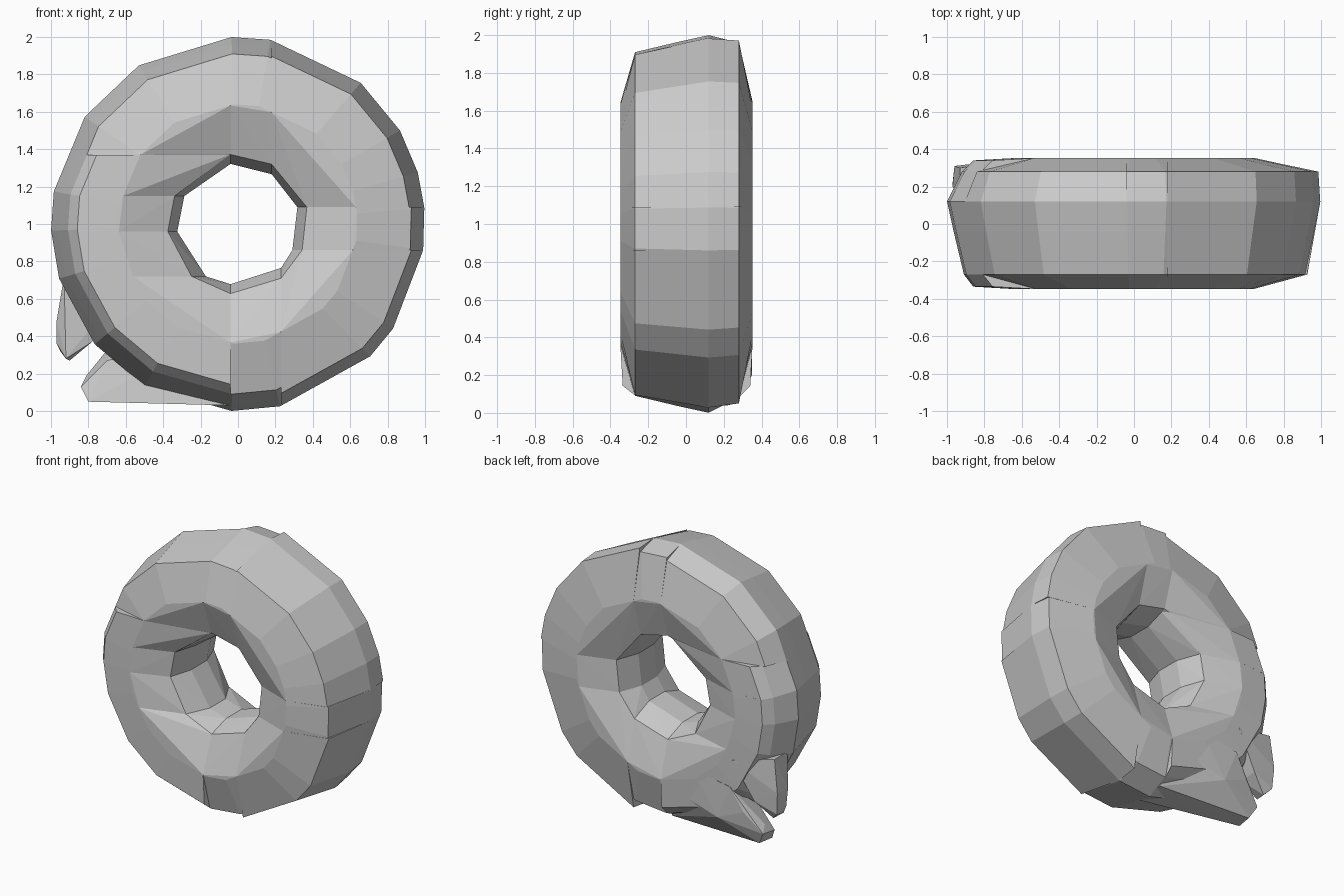
import bpy, bmesh
from math import cos, sin, radians

if "Cube" in bpy.data.objects:
    bpy.data.objects.remove(bpy.data.objects["Cube"])

# Ring stations in degrees, uneven like the coarse faceting of the model
ANGLES = [5, 16, 30, 49, 80, 92, 122, 145, 170, 182, 197, 220, 240,
          268, 283, 315, 326, 352]


def section(front, back, full):
    """Tube cross-section: (radius from ring centre, y); full adds squarer rims."""
    sec = [(front, -0.27), (0.965, -0.04), (1.0, 0.12), (back, 0.28), (0.65, 0.352),
           (0.39, 0.27), (0.33, 0.1), (0.33, -0.08), (0.38, -0.25), (0.64, -0.348)]
    if full:
        sec.insert(4, (0.86, 0.34))
        sec.append((0.86, -0.335))
    return sec


def ring_bmesh(front, back, full):
    bm = bmesh.new()
    sec = section(front, back, full)
    rings = [[bm.verts.new((r * cos(radians(a)), y, 1 + r * sin(radians(a))))
              for r, y in sec] for a in ANGLES]
    n, m = len(rings), len(sec)
    for i in range(n):
        a, b = rings[i], rings[(i + 1) % n]
        for j in range(m):
            k = (j + 1) % m
            bm.faces.new((a[j], a[k], b[k], b[j]))
    return bm


def hull(name, points):
    bm = bmesh.new()
    for p in points:
        bm.verts.new(p)
    bmesh.ops.remove_doubles(bm, verts=bm.verts, dist=0.002)
    bmesh.ops.convex_hull(bm, input=bm.verts)
    bmesh.ops.delete(bm, geom=[v for v in bm.verts if not v.link_faces], context='VERTS')
    bmesh.ops.recalc_face_normals(bm, faces=bm.faces)
    me = bpy.data.meshes.new(name)
    bm.to_mesh(me)
    bm.free()
    ob = bpy.data.objects.new(name, me)
    bpy.context.collection.objects.link(ob)
    return ob


def chunk(name, x0, x1, z0, z1, front=0.91, back=0.92, full=False):
    """Faceted hull of the ring part inside an x/z box."""
    bm = ring_bmesh(front, back, full)
    for co, no in (((x0, 0, 0), (-1, 0, 0)), ((x1, 0, 0), (1, 0, 0)),
                   ((0, 0, z0), (0, 0, -1)), ((0, 0, z1), (0, 0, 1))):
        bmesh.ops.bisect_plane(bm, geom=bm.verts[:] + bm.edges[:] + bm.faces[:],
                               plane_co=co, plane_no=no, clear_outer=True)
    pts = [v.co.copy() for v in bm.verts]
    bm.free()
    return hull(name, pts)


# Ring body, cut into convex segments
for args in (("ring_top_left", -2, -0.04, 1.37, 3, 0.91, 0.94),
             ("ring_top", -0.04, 0.18, 1.1, 3, 0.91, 0.96),
             ("ring_top_right", 0.18, 2, 1.09, 3, 0.92, 0.99),
             ("ring_right", 0, 2, 0.86, 1.09, 0.93, 0.98),
             ("ring_bottom_right", 0.23, 2, -1, 0.86, 0.94, 0.98),
             ("ring_bottom", -0.04, 0.23, -1, 0.9),
             ("ring_bottom_left", -2, -0.04, -1, 0.72, 0.91, 0.92, True),
             ("ring_left_lower", -2, -0.04, 0.72, 0.96, 0.91, 0.92, True),
             ("ring_left_middle", -2, -0.04, 0.96, 1.15, 0.91, 0.92, True),
             ("ring_left_upper", -2, -0.04, 1.15, 1.37, 0.91, 0.92, True)):
    chunk(*args)

# Two prongs at the lower left of the back
hull("upper_prong", [(-0.93, 0.15, 0.72), (-0.93, 0.3, 0.72), (-0.62, 0.15, 0.65), (-0.62, 0.35, 0.65),
                     (-0.97, 0.2, 0.48), (-0.96, 0.31, 0.48), (-0.97, 0.22, 0.36), (-0.95, 0.3, 0.32),
                     (-0.92, 0.18, 0.28), (-0.9, 0.27, 0.27), (-0.78, 0.18, 0.37), (-0.78, 0.32, 0.38)])
hull("lower_prong", [(-0.04, 0.0, 0.03), (-0.04, 0.22, 0.04), (-0.15, 0.34, 0.3), (-0.15, 0.05, 0.4),
                     (-0.8, 0.14, 0.05), (-0.78, 0.26, 0.05), (-0.84, 0.17, 0.13), (-0.83, 0.29, 0.14),
                     (-0.81, 0.24, 0.19), (-0.7, 0.15, 0.27), (-0.7, 0.33, 0.28), (-0.5, 0.35, 0.2),
                     (-0.3, 0.35, 0.5), (-0.6, 0.35, 0.45)])
